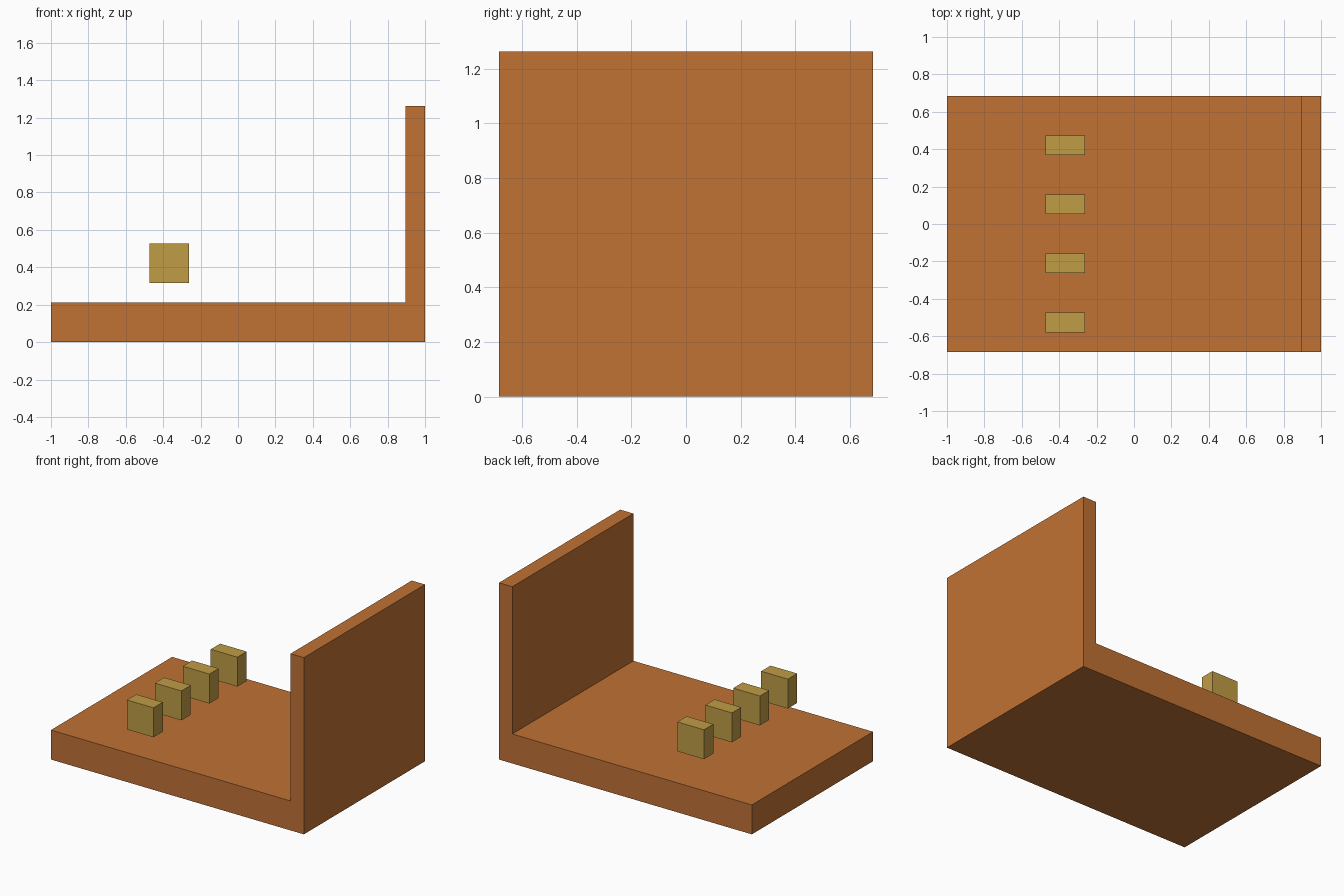
import bpy
import bmesh

if "Cube" in bpy.data.objects:
    bpy.data.objects.remove(bpy.data.objects["Cube"], do_unlink=True)

U = 2 / 19  # grid unit: the model is 19 units long


def material(name, rgb):
    mat = bpy.data.materials.new(name)
    mat.use_nodes = True
    colour = (*rgb, 1.0)
    mat.diffuse_color = colour
    mat.node_tree.nodes["Principled BSDF"].inputs["Base Color"].default_value = colour
    return mat


def extrude_profile(name, profile, y_centre, depth, mat):
    """Extrude an outline of (x, z) grid points along y."""
    bm = bmesh.new()
    y0 = (y_centre - depth / 2) * U
    face = bm.faces.new([bm.verts.new((x * U, y0, z * U)) for x, z in profile])
    result = bmesh.ops.extrude_face_region(bm, geom=[face])
    verts = [v for v in result["geom"] if isinstance(v, bmesh.types.BMVert)]
    bmesh.ops.translate(bm, verts=verts, vec=(0, depth * U, 0))
    bmesh.ops.recalc_face_normals(bm, faces=bm.faces)
    mesh = bpy.data.meshes.new(name)
    bm.to_mesh(mesh)
    bm.free()
    mesh.materials.append(mat)
    obj = bpy.data.objects.new(name, mesh)
    bpy.context.collection.objects.link(obj)
    return obj


orange = material("orange_brown", (0.53, 0.168, 0.035))
ochre = material("ochre", (0.53, 0.337, 0.061))

# Slab and upright wall as one L-shaped solid
l_shape = [(-9.5, 0), (9.5, 0), (9.5, 12), (8.5, 12), (8.5, 2), (-9.5, 2)]
extrude_profile("base_and_wall", l_shape, 0, 13, orange)

# Row of four blocks floating above the slab
block = [(-4.5, 3), (-2.5, 3), (-2.5, 5), (-4.5, 5)]
for i, y in enumerate((-5, -2, 1, 4)):
    extrude_profile(f"block_{i + 1}", block, y, 1, ochre)
